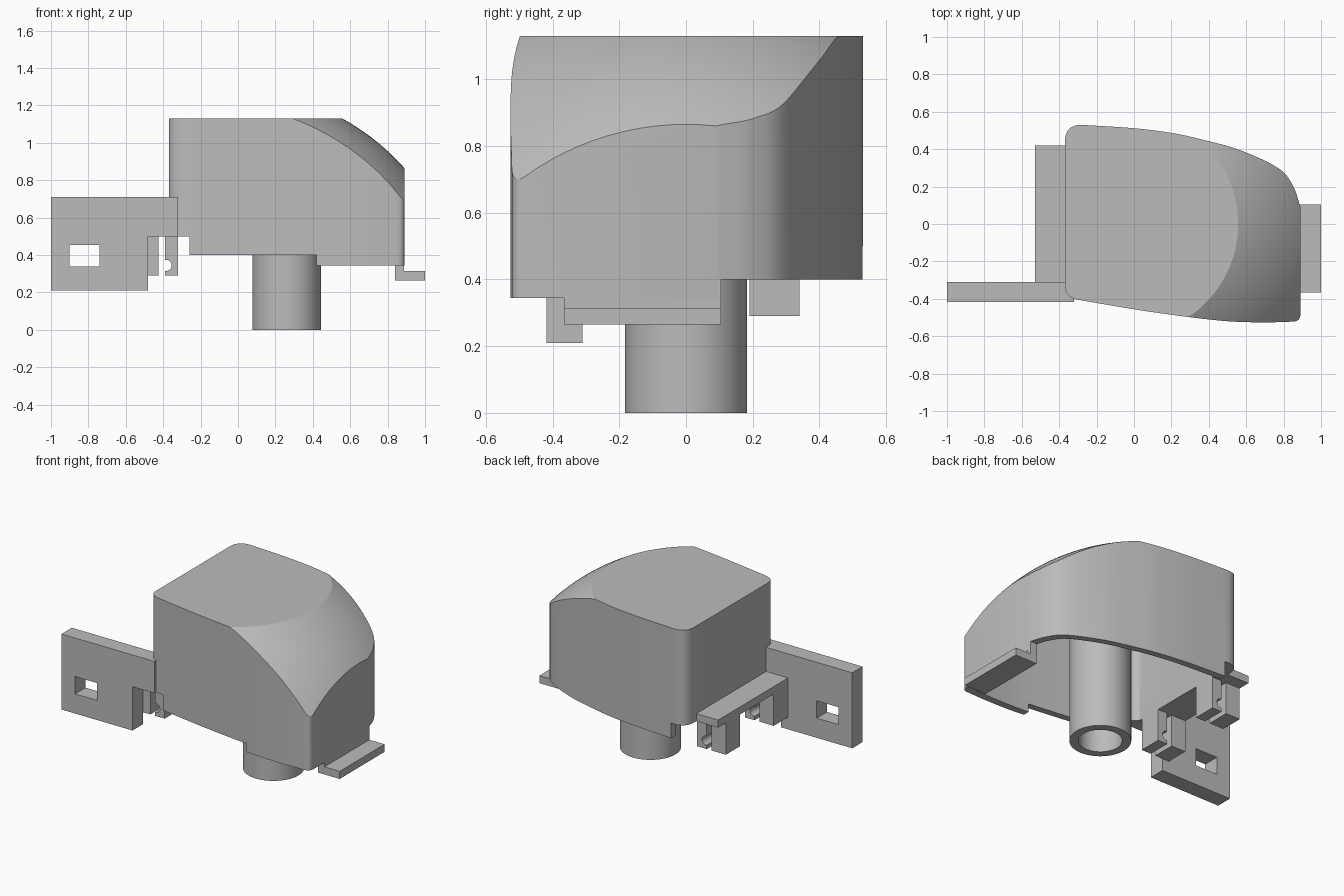
import bpy, bmesh, math
from mathutils import Vector

if "Cube" in bpy.data.objects:
    bpy.data.objects.remove(bpy.data.objects["Cube"])

grey = bpy.data.materials.new("light_grey")
grey.use_nodes = True
grey.diffuse_color = (0.5, 0.5, 0.5, 1)
grey.node_tree.nodes["Principled BSDF"].inputs["Base Color"].default_value = (0.5, 0.5, 0.5, 1)


def finish(name, bm):
    bmesh.ops.recalc_face_normals(bm, faces=bm.faces)
    mesh = bpy.data.meshes.new(name)
    bm.to_mesh(mesh)
    bm.free()
    mesh.materials.append(grey)
    ob = bpy.data.objects.new(name, mesh)
    bpy.context.collection.objects.link(ob)
    return ob


def prism(name, points, start, end, axis="z"):
    """Extrude a flat profile along z (profile in xy) or y (profile in xz)."""
    bm = bmesh.new()
    if axis == "z":
        verts = [bm.verts.new((a, b, start)) for a, b in points]
        move = (0, 0, end - start)
    else:
        verts = [bm.verts.new((a, start, b)) for a, b in points]
        move = (0, end - start, 0)
    face = bm.faces.new(verts)
    new = bmesh.ops.extrude_face_region(bm, geom=[face])["geom"]
    bmesh.ops.translate(bm, vec=move, verts=[v for v in new if isinstance(v, bmesh.types.BMVert)])
    if not any(f.is_valid and f == face for f in bm.faces):
        bm.faces.new(verts)
    return finish(name, bm)


def box(name, x0, x1, y0, y1, z0, z1):
    return prism(name, [(x0, y0), (x1, y0), (x1, y1), (x0, y1)], z0, z1)


def circle(cx, cy, r, n):
    return [(cx + r * math.cos(2 * math.pi * i / n), cy + r * math.sin(2 * math.pi * i / n)) for i in range(n)]


def ball(name, centre, r):
    bm = bmesh.new()
    bmesh.ops.create_uvsphere(bm, u_segments=128, v_segments=96, radius=r)
    bmesh.ops.translate(bm, vec=centre, verts=bm.verts)
    return finish(name, bm)


def boolean(ob, tool, operation):
    mod = ob.modifiers.new("cut", "BOOLEAN")
    mod.object, mod.operation, mod.solver = tool, operation, "EXACT"
    bpy.context.view_layer.objects.active = ob
    bpy.ops.object.modifier_apply(modifier=mod.name)
    bpy.data.objects.remove(tool)


def smooth(ob):
    bpy.ops.object.select_all(action="DESELECT")
    ob.select_set(True)
    bpy.context.view_layer.objects.active = ob
    bpy.ops.object.shade_smooth_by_angle(angle=math.radians(25))


def spline(points, steps=6):
    """Smooth curve through the points."""
    p = [Vector(q) for q in points]
    p = [2 * p[0] - p[1]] + p + [2 * p[-1] - p[-2]]
    out = []
    for a, b, c, d in zip(p, p[1:], p[2:], p[3:]):
        for i in range(steps):
            t = i / steps
            out.append(0.5 * (2 * b + (c - a) * t + (2 * a - 5 * b + 4 * c - d) * t * t
                              + (3 * b - a - 3 * c + d) * t ** 3))
    return out + [p[-2]]


def corner(a, b, c, steps=8):
    """Rounded corner between a and c, without its end points."""
    a, b, c = Vector(a), Vector(b), Vector(c)
    return [a.lerp(b, i / steps).lerp(b.lerp(c, i / steps), i / steps) for i in range(1, steps)]


# Housing outline, seen from above
back = [(-0.28, 0.53), (0, 0.512), (0.2, 0.487), (0.35, 0.455), (0.564, 0.396),
        (0.774, 0.297), (0.852, 0.2), (0.89, 0.09)]
front = [(0.85, -0.522), (0.7, -0.526), (0.5, -0.52), (0.25, -0.492), (0, -0.456), (-0.3, -0.405)]
outline = spline(back)
outline += [Vector((0.89, -0.48))] + corner((0.89, -0.48), (0.89, -0.52), front[0])
outline += spline(front)
outline += corner(front[-1], (-0.37, -0.39), (-0.37, -0.33)) + [Vector((-0.37, -0.33)), Vector((-0.37, 0.44))]
outline += corner((-0.37, 0.44), (-0.37, 0.53), back[0])

# Hollow housing with a domed shoulder
dome_centre = (-0.04, 0, 0.04)
housing = prism("housing", outline, 0.345, 1.13)
boolean(housing, ball("dome", dome_centre, 1.243), "INTERSECT")
inner = [(0.26 + (p.x - 0.26) * 0.925, p.y * 0.91) for p in outline]
cavity = prism("cavity", inner, 0.2, 1.08)
boolean(cavity, ball("inner_dome", dome_centre, 1.195), "INTERSECT")
boolean(housing, cavity, "DIFFERENCE")

# Stepped lower rim
boolean(housing, box("left_step", -0.6, -0.26, -0.7, 0.7, 0.1, 0.5), "DIFFERENCE")
boolean(housing, box("middle_step", -0.5, 0.42, -0.7, 0.7, 0.1, 0.4), "DIFFERENCE")
boolean(housing, box("back_step", 0.3, 1.2, 0.105, 0.7, 0.1, 0.4), "DIFFERENCE")
smooth(housing)

# Hollow stem running up to the ceiling
stem = prism("stem", circle(0.26, 0, 0.183, 64), 0, 1.1)
boolean(stem, prism("bore", circle(0.26, 0, 0.13, 64), -0.1, 1.07), "DIFFERENCE")
smooth(stem)

# End tab under the tall side wall
prism("end_tab", [(0.84, 0.265), (1, 0.265), (1, 0.315), (0.888, 0.315), (0.888, 0.4), (0.84, 0.4)],
      -0.365, 0.105, "y")

# Mounting plate with its slot
plate = prism("mounting_plate", [(-1, 0.21), (-0.48, 0.21), (-0.48, 0.5), (-0.32, 0.5), (-0.32, 0.71), (-1, 0.71)],
              -0.418, -0.31, "y")
boolean(plate, box("slot", -0.9, -0.74, -0.6, 0, 0.34, 0.455), "DIFFERENCE")

# Shelf with two pairs of clip legs below it
box("shelf", -0.53, -0.32, -0.31, 0.42, 0.5, 0.55)
for side, y in (("front", -0.31), ("back", 0.19)):
    box(side + "_outer_leg", -0.53, -0.425, y, y + 0.15, 0.29, 0.5)
    leg = box(side + "_hook_leg", -0.39, -0.32, y, y + 0.15, 0.29, 0.5)
    boolean(leg, prism("groove", circle(-0.385, 0.345, 0.03, 24), y - 0.1, y + 0.3, "y"), "DIFFERENCE")
    smooth(leg)
